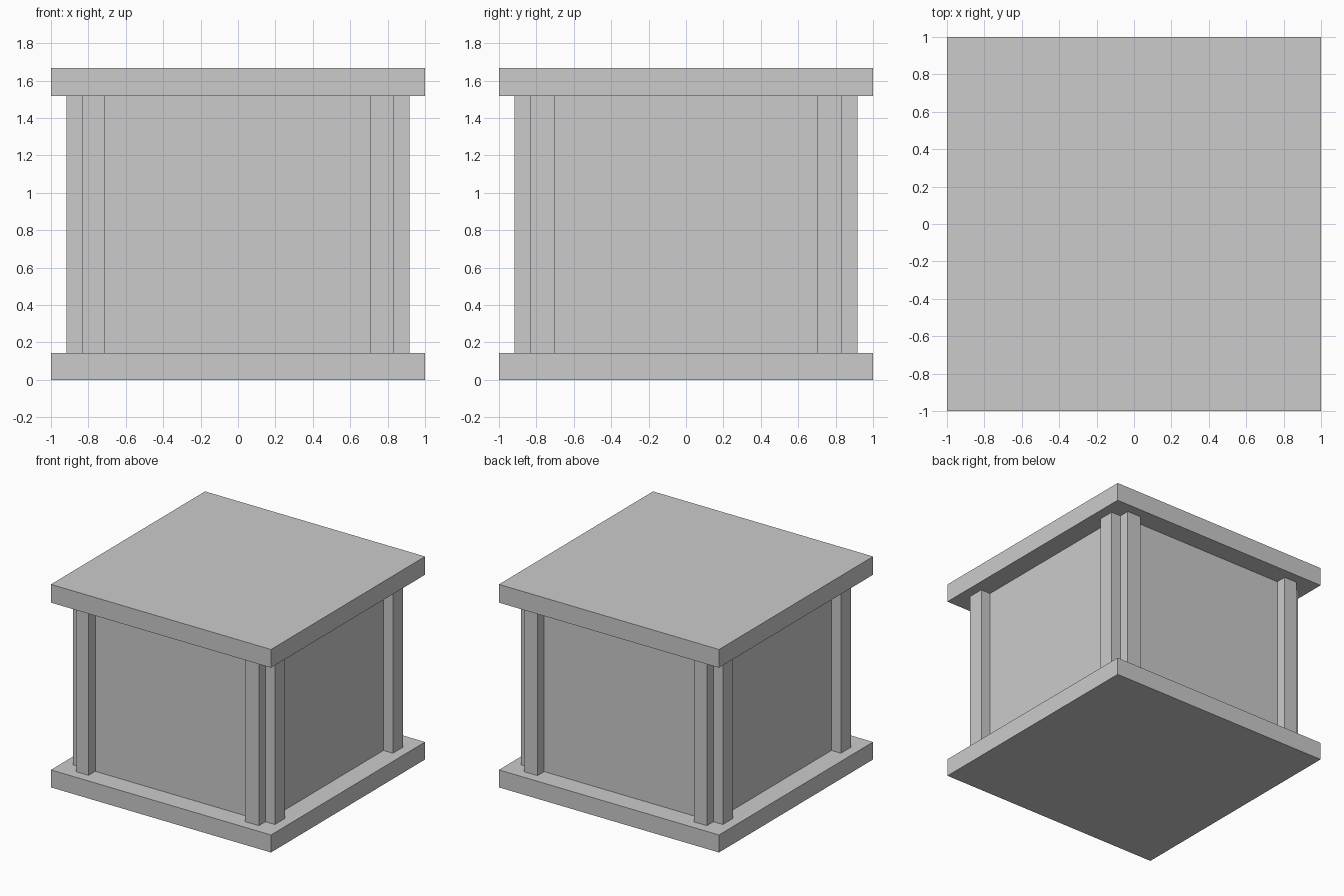
import bpy

if "Cube" in bpy.data.objects:
    bpy.data.objects.remove(bpy.data.objects["Cube"])


def box(name, x, y, z):
    """Axis-aligned box from (min, max) ranges."""
    bpy.ops.mesh.primitive_cube_add(size=1, location=[(a + b) / 2 for a, b in (x, y, z)])
    ob = bpy.context.object
    ob.name = name
    ob.scale = [b - a for a, b in (x, y, z)]
    bpy.ops.object.transform_apply(location=False, rotation=False, scale=True)
    return ob


Z0, Z1, TOP = 0.144, 1.518, 1.668   # slab and wall heights
CORE, OUT = 0.832, 0.918            # wall face and post face

# Slabs and central body
box("base_slab", (-1, 1), (-1, 1), (0, Z0))
box("lid_slab", (-1, 1), (-1, 1), (Z1, TOP))
box("body", (-CORE, CORE), (-CORE, CORE), (Z0, Z1))

# Two corner posts on each of the four walls
for sign, fb, lr in ((-1, "front", "left"), (1, "back", "right")):
    depth = sorted((sign * CORE, sign * OUT))
    for side, a, b in (("a", -CORE, -0.715), ("b", 0.706, CORE)):
        box(f"{fb}_post_{side}", (a, b), depth, (Z0, Z1))
    for side, a, b in (("a", -CORE, -0.70), ("b", 0.70, CORE)):
        box(f"{lr}_post_{side}", depth, (a, b), (Z0, Z1))
